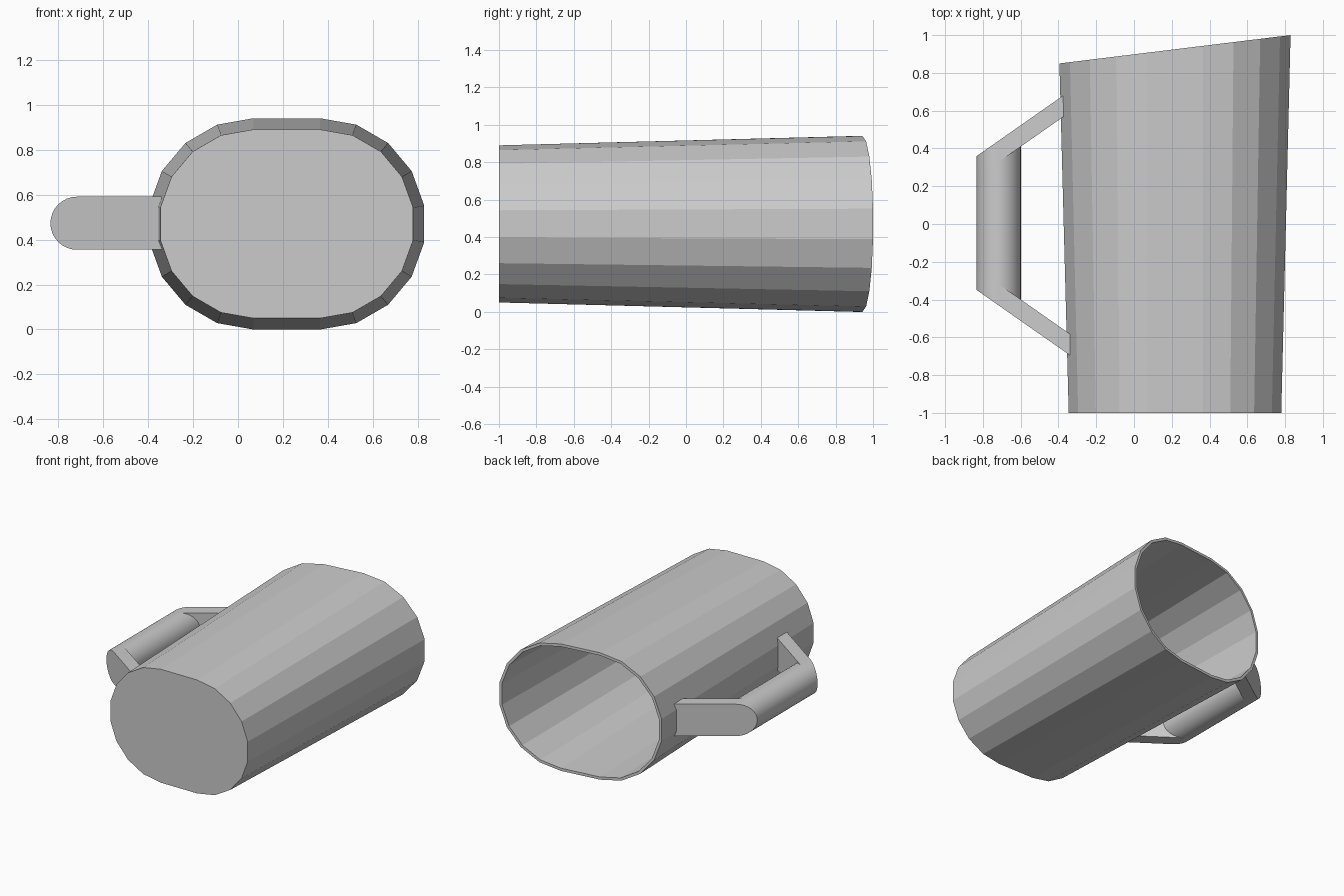
import bpy, bmesh
from math import sin, cos, pi, radians

if "Cube" in bpy.data.objects:
    bpy.data.objects.remove(bpy.data.objects["Cube"])

CZ = 0.47


def finish(name, bm):
    bmesh.ops.recalc_face_normals(bm, faces=bm.faces[:])
    mesh = bpy.data.meshes.new(name)
    bm.to_mesh(mesh)
    bm.free()
    obj = bpy.data.objects.new(name, mesh)
    bpy.context.collection.objects.link(obj)
    return obj


# Jug body: tapered stadium section along y, slanted rim, thin wall
CX, HALF, WALL = 0.217, 0.149, 0.02


def stadium(bm, r, y_at):
    ring = []
    for side in (0, 1):
        for i in range(10):
            a = radians(-90 + 20 * i + 180 * side)
            x = CX + (HALF if side == 0 else -HALF) + r * cos(a)
            ring.append(bm.verts.new((x, y_at(x), CZ + r * sin(a))))
    return ring


def rim(x):
    return 1.0 + 0.15 * (x - 0.829) / 1.224


bm = bmesh.new()
rings = [stadium(bm, 0.42, lambda x: -1.0),
         stadium(bm, 0.47, rim),
         stadium(bm, 0.47 - WALL, rim),
         stadium(bm, 0.42 - WALL, lambda x: -1.0 + WALL)]
for a, b in zip(rings, rings[1:]):
    for i in range(20):
        j = (i + 1) % 20
        bm.faces.new((a[i], a[j], b[j], b[i]))
bm.faces.new(rings[0])
bm.faces.new(rings[-1])
finish("jug_body", bm)

# Handle: round grip mitred into two sloping arms with rounded outer ends
GX, GZ, R, N = -0.717, 0.473, 0.118, 32
SLOPE, THICK, MID, REACH = 0.70, 0.113, 0.005, 0.24
bm = bmesh.new()
grip_rings = []
for s, x_end in ((1, -0.372), (-1, -0.34)):
    def point(x, z, extra=0.0):
        y = MID + s * (REACH + SLOPE * (x - GX + R) + extra)
        return bm.verts.new((x, y, z))

    circle = [(GX + R * cos(2 * pi * i / N), GZ + R * sin(2 * pi * i / N)) for i in range(N)]
    ring = [point(x, z) for x, z in circle]
    grip_rings.append(ring)
    left = list(range(N // 4, 3 * N // 4 + 1))
    right = [i % N for i in range(3 * N // 4, N + N // 4 + 1)]
    ends = [(x_end, GZ - R), (x_end, GZ + R)]
    end_in = [point(*p) for p in ends]
    inner = [ring[i] for i in left] + end_in
    outer = [point(*circle[i], THICK) for i in left] + [point(*p, THICK) for p in ends]
    for i in range(len(inner)):
        j = (i + 1) % len(inner)
        bm.faces.new((inner[i], inner[j], outer[j], outer[i]))
    bm.faces.new(outer)
    bm.faces.new([ring[i] for i in right] + end_in[::-1])
a, b = grip_rings
for i in range(N):
    j = (i + 1) % N
    bm.faces.new((a[i], a[j], b[j], b[i]))
handle = finish("handle", bm)
bpy.context.view_layer.objects.active = handle
handle.select_set(True)
bpy.ops.object.shade_smooth_by_angle(angle=radians(30))
